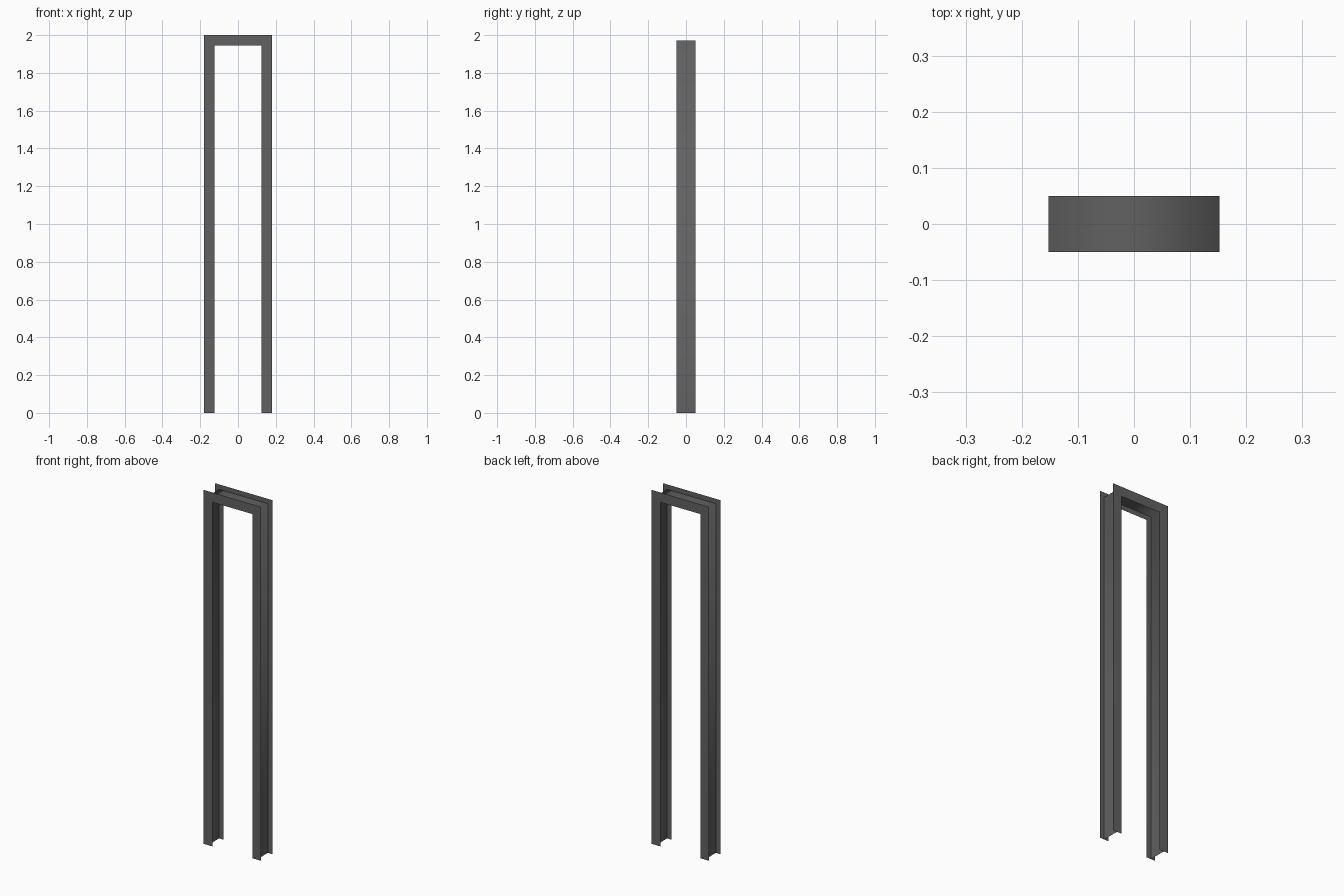
import bpy

if "Cube" in bpy.data.objects:
    bpy.data.objects.remove(bpy.data.objects["Cube"], do_unlink=True)

HALF_WIDTH, HEIGHT, HALF_DEPTH, FLANGE = 0.18, 2.0, 0.05, 0.055

steel = bpy.data.materials.new("dark grey steel")
steel.use_nodes = True
colour = (0.12, 0.12, 0.12, 1)
steel.diffuse_color = colour
steel.node_tree.nodes["Principled BSDF"].inputs["Base Color"].default_value = colour


def arch(inset, y):
    """Doorway path: up one leg, across the top, down the other."""
    w, h = HALF_WIDTH - inset, HEIGHT - inset
    return [(-w, y, 0), (-w, y, h), (w, y, h), (w, y, 0)]


def sheet(name, path_a, path_b, smooth=False):
    """Thin sheet metal strip joining two arch paths."""
    n = len(path_a)
    faces = [(i, i + 1, n + i + 1, n + i) for i in range(n - 1)]
    mesh = bpy.data.meshes.new(name)
    mesh.from_pydata(path_a + path_b, [], faces)
    mesh.materials.append(steel)
    for face in mesh.polygons:
        face.use_smooth = smooth
    obj = bpy.data.objects.new(name, mesh)
    bpy.context.collection.objects.link(obj)
    return obj


# Flanges, each facing outward
sheet("front_flange", arch(FLANGE, -HALF_DEPTH), arch(0, -HALF_DEPTH))
sheet("back_flange", arch(0, HALF_DEPTH), arch(FLANGE, HALF_DEPTH))

# Web between the flanges, shaded softly around its corners
sheet("web", arch(FLANGE / 2, -HALF_DEPTH), arch(FLANGE / 2, HALF_DEPTH), smooth=True)
